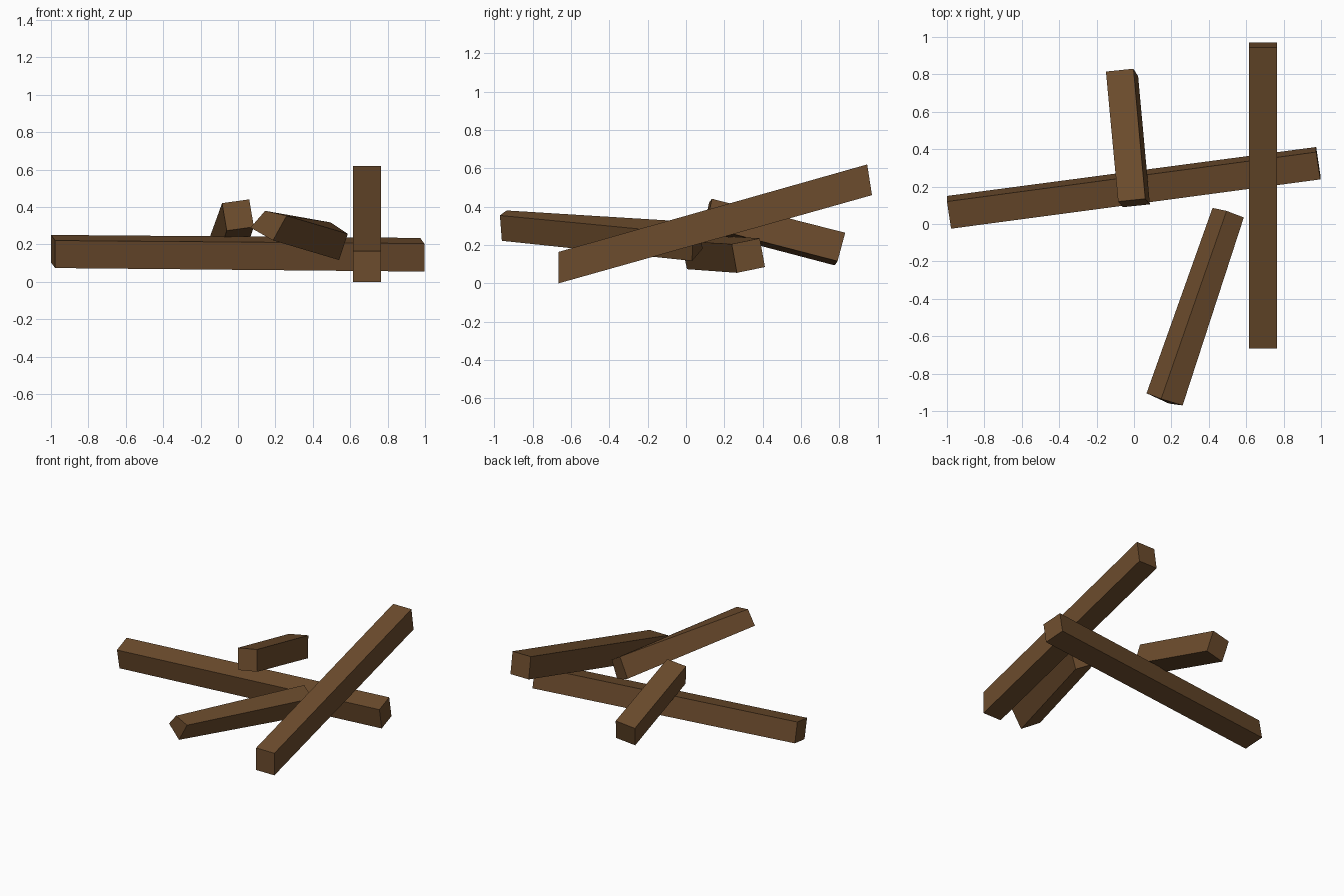
import bpy, bmesh
from mathutils import Vector

if "Cube" in bpy.data.objects:
    bpy.data.objects.remove(bpy.data.objects["Cube"])

wood = bpy.data.materials.new("brown_wood")
wood.diffuse_color = (0.15, 0.072, 0.026, 1)
wood.use_nodes = True
wood.node_tree.nodes["Principled BSDF"].inputs["Base Color"].default_value = wood.diffuse_color


def end(centre, side, up):
    """Four corners of a cut end: upper left, upper right, lower right, lower left."""
    c, s, u = Vector(centre), Vector(side) / 2, Vector(up) / 2
    return [c - s + u, c + s + u, c + s - u, c - s - u]


def beam(name, start, finish):
    """Solid flat-faced beam joining two four-cornered ends."""
    bm = bmesh.new()
    a = [bm.verts.new(p) for p in start]
    b = [bm.verts.new(p) for p in finish]
    bm.faces.new(a)
    bm.faces.new(b[::-1])
    for i in range(4):
        j = (i + 1) % 4
        bm.faces.new((a[j], a[i], b[i], b[j]))
    bmesh.ops.recalc_face_normals(bm, faces=bm.faces)
    mesh = bpy.data.meshes.new(name)
    bm.to_mesh(mesh)
    bm.free()
    mesh.materials.append(wood)
    obj = bpy.data.objects.new(name, mesh)
    bpy.context.collection.objects.link(obj)


# Sloping beam on the right, resting on the ground at its front end
beam("sloping_beam",
     end((0.69, -0.665, 0.082), (0.15, 0, 0), (0, 0, 0.164)),
     end((0.69, 0.957, 0.54), (0.15, 0, 0), (0, -0.025, 0.16)))

# Long beam lying across the pile
beam("cross_beam",
     end((-0.989, 0.0625, 0.1625), (-0.022, 0.145, 0.03), (0, -0.03, 0.147)),
     end((0.985, 0.325, 0.145), (-0.022, 0.146, 0.03), (0, -0.027, 0.15)))

# Short beam tilted down towards the back
beam("short_beam",
     end((0, 0.1125, 0.3575), (0.145, 0.015, 0.02), (-0.025, 0.03, 0.147)),
     end((-0.064, 0.8025, 0.179), (0.147, 0.015, 0.022), (-0.025, 0.04, 0.148)))

# Rolled beam at the front, with unevenly hewn ends
beam("front_beam",
     [(0.145, -0.935, 0.38), (0.26, -0.97, 0.354), (0.187, -0.96, 0.222), (0.067, -0.905, 0.29)],
     [(0.495, 0.07, 0.318), (0.587, 0.035, 0.257), (0.54, 0.032, 0.117), (0.42, 0.086, 0.18)])
